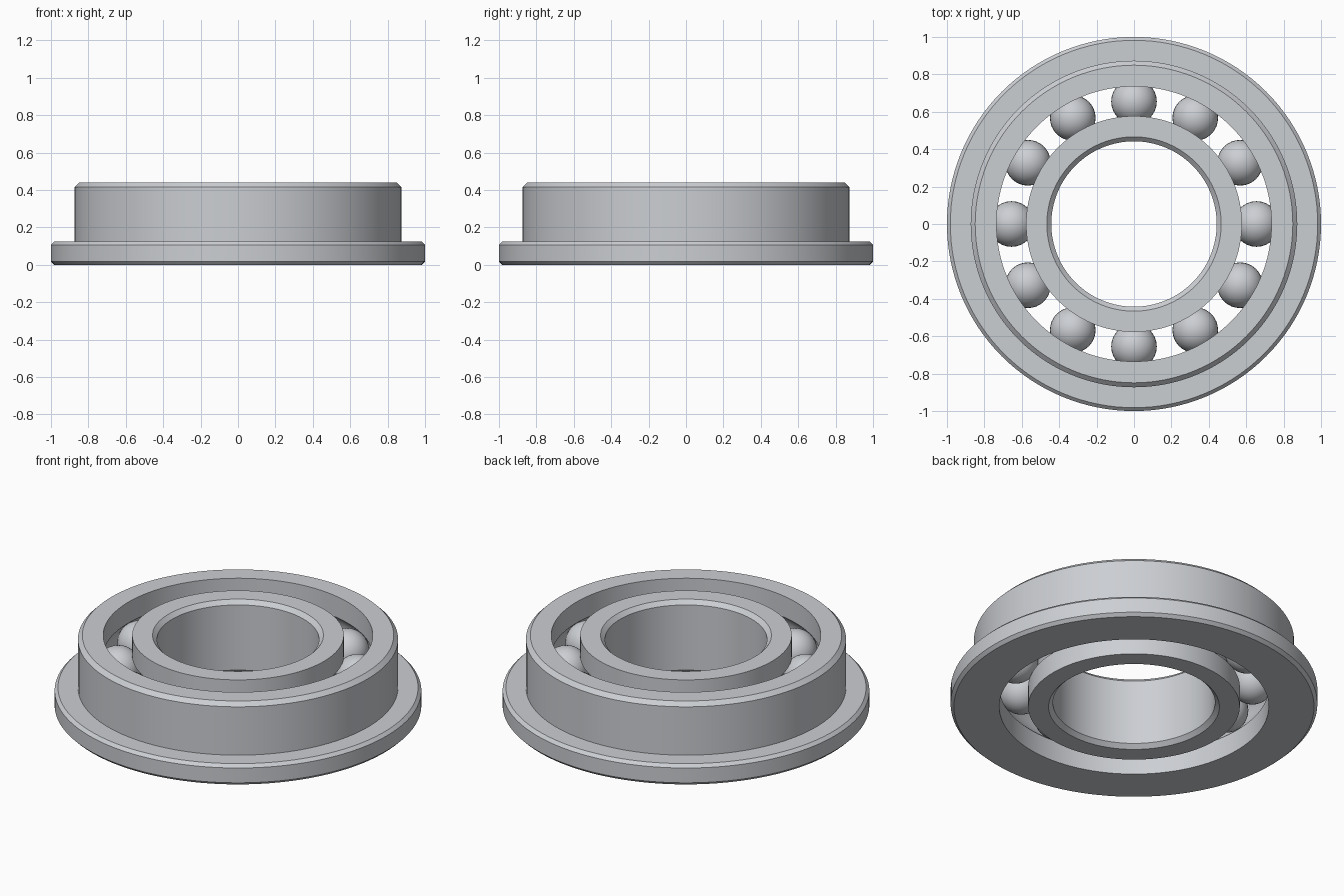
import bpy, math

cube = bpy.data.objects.get("Cube")
if cube:
    bpy.data.objects.remove(cube, do_unlink=True)

HEIGHT = 0.44
MID = HEIGHT / 2
PITCH = 0.655        # radius of the ball circle
BALL = 0.122
CH = 0.024           # chamfer size
SEGMENTS = 128
BALL_COUNT = 12

steel = bpy.data.materials.new("brushed_steel")
steel.use_nodes = True
colour = (0.60, 0.62, 0.65, 1)
steel.diffuse_color = colour
steel.node_tree.nodes["Principled BSDF"].inputs["Base Color"].default_value = colour


def finish(obj, angle):
    obj.data.materials.append(steel)
    bpy.ops.object.select_all(action="DESELECT")
    obj.select_set(True)
    bpy.context.view_layer.objects.active = obj
    bpy.ops.object.shade_smooth_by_angle(angle=math.radians(angle))


def groove(radius, side, steps=12):
    """Arc of the ball track, going upward, cut into a wall at the given radius."""
    r = BALL + 0.001
    half = math.acos(abs(radius - PITCH) / r)
    angles = [half * (2 * i / steps - 1) for i in range(steps + 1)]
    return [(PITCH + side * r * math.cos(a), MID + r * math.sin(a)) for a in angles]


def lathe(name, profile):
    """Revolve a closed counter-clockwise (radius, z) profile around z."""
    n = len(profile)
    verts, faces = [], []
    for s in range(SEGMENTS):
        a = math.tau * s / SEGMENTS
        verts += [(r * math.cos(a), r * math.sin(a), z) for r, z in profile]
        t = (s + 1) % SEGMENTS
        for i in range(n):
            j = (i + 1) % n
            faces.append((s * n + i, t * n + i, t * n + j, s * n + j))
    mesh = bpy.data.meshes.new(name)
    mesh.from_pydata(verts, [], faces)
    obj = bpy.data.objects.new(name, mesh)
    bpy.context.collection.objects.link(obj)
    finish(obj, 25)
    return obj


# Inner ring: chamfered bore, ball track on its outside
BORE, INNER = 0.442, 0.577
lathe("inner_ring", [(BORE + CH, 0), (INNER, 0)]
      + groove(INNER, -1)
      + [(INNER, HEIGHT), (BORE + CH, HEIGHT), (BORE, HEIGHT - CH), (BORE, CH)])

# Outer ring: ball track on its inside, flange at the bottom
OUTER, BODY, FLANGE = 0.735, 0.873, 0.125
FC = 0.018
lathe("outer_ring", [(OUTER, 0), (1 - FC, 0), (1, FC), (1, FLANGE - FC),
                     (1 - FC, FLANGE), (BODY, FLANGE), (BODY, HEIGHT - CH),
                     (BODY - CH, HEIGHT), (OUTER, HEIGHT)]
      + groove(OUTER, 1)[::-1])

# Balls spaced evenly in the track
for k in range(BALL_COUNT):
    a = math.tau * k / BALL_COUNT
    bpy.ops.mesh.primitive_uv_sphere_add(
        segments=32, ring_count=16, radius=BALL,
        location=(PITCH * math.cos(a), PITCH * math.sin(a), MID))
    ball = bpy.context.object
    ball.name = f"ball_{k + 1}"
    finish(ball, 60)
